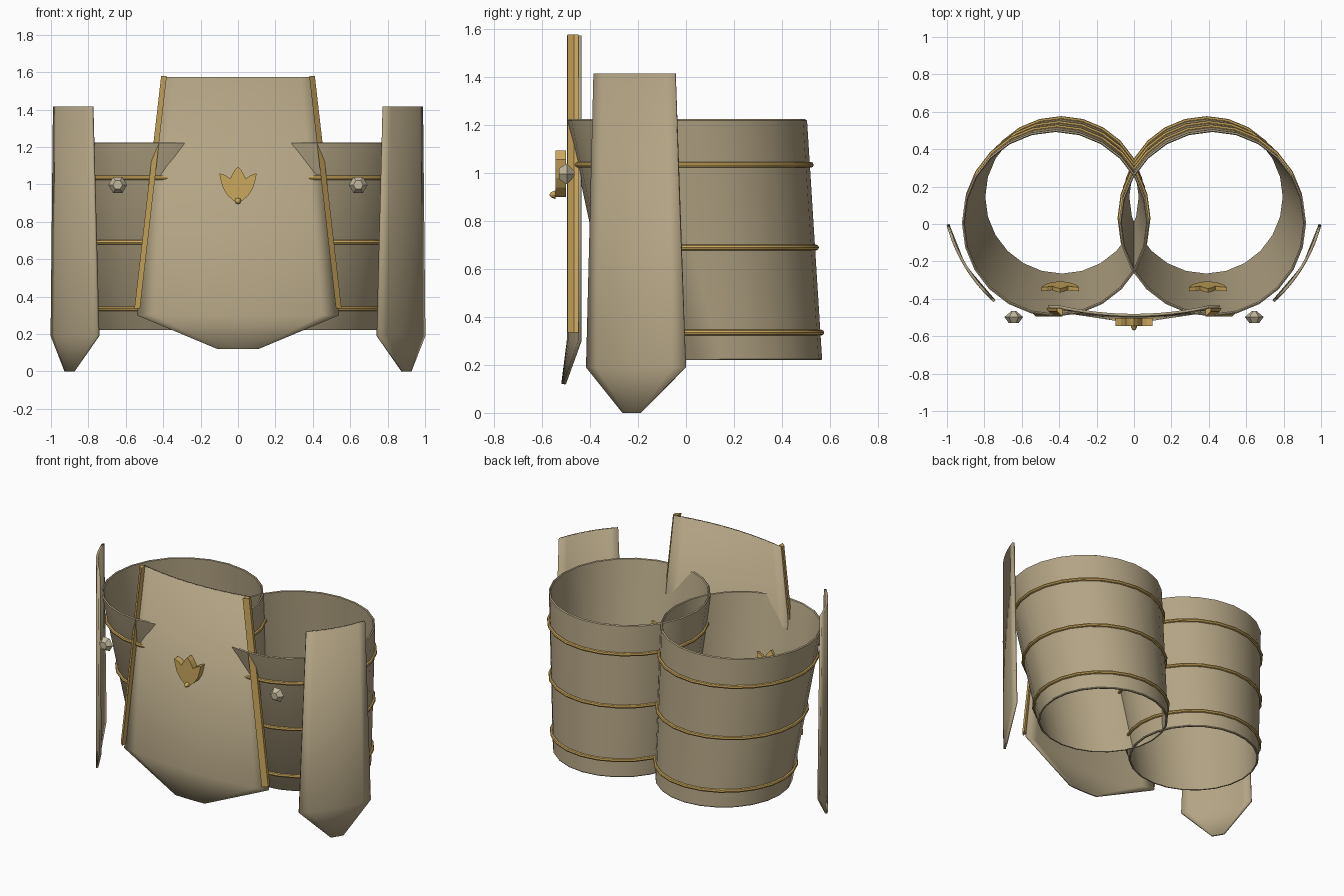
import bpy, bmesh, math
from mathutils import Matrix, Vector

if "Cube" in bpy.data.objects:
    bpy.data.objects.remove(bpy.data.objects["Cube"])


def material(name, rgb):
    m = bpy.data.materials.new(name)
    m.diffuse_color = (*rgb, 1)
    m.use_nodes = True
    m.node_tree.nodes["Principled BSDF"].inputs["Base Color"].default_value = m.diffuse_color
    return m


TAN = material("tan_plate", (0.45, 0.37, 0.23))
GOLD = material("gold_trim", (0.60, 0.39, 0.11))
GEM = material("pale_stud", (0.55, 0.48, 0.34))


def build(name, verts, faces, mat, mirror=False, thickness=0, smooth=True):
    me = bpy.data.meshes.new(name)
    me.from_pydata([tuple(v) for v in verts], [], faces)
    bm = bmesh.new()
    bm.from_mesh(me)
    bmesh.ops.recalc_face_normals(bm, faces=bm.faces)
    bm.to_mesh(me)
    bm.free()
    me.materials.append(mat)
    ob = bpy.data.objects.new(name, me)
    bpy.context.collection.objects.link(ob)
    if thickness:
        s = ob.modifiers.new("thickness", 'SOLIDIFY')
        s.thickness, s.offset = thickness, 0
    if mirror:
        ob.modifiers.new("mirror", 'MIRROR').use_clip = False
        ob.modifiers["mirror"].use_mirror_merge = False
    if smooth:
        bpy.ops.object.select_all(action='DESELECT')
        ob.select_set(True)
        bpy.context.view_layer.objects.active = ob
        bpy.ops.object.shade_smooth_by_angle(angle=math.radians(35))
    return ob


def grid_faces(rows, cols, wrap_rows=False, wrap_cols=False):
    return [(i * cols + j, i * cols + (j + 1) % cols,
             (i + 1) % rows * cols + (j + 1) % cols, (i + 1) % rows * cols + j)
            for i in range(rows if wrap_rows else rows - 1)
            for j in range(cols if wrap_cols else cols - 1)]


SIDES = 24


def leg(z):
    """Centre and radius of the slanted, tapering leg tube at height z."""
    t = (z - 0.22) / 1.0
    return 0.385 + 0.035 * t, 0.145 - 0.14 * t, 0.423 + 0.077 * t


def leg_ring(z, dr):
    cx, cy, r = leg(z)
    return [(cx + (r + dr) * math.cos(a), cy + (r + dr) * math.sin(a), z)
            for a in (2 * math.pi * k / SIDES for k in range(SIDES))]


# Open leg tubes, outer and inner wall joined by rims
verts = []
for z, dr in ((0.225, 0), (0.22, -0.004), (0.22, -0.013), (1.22, -0.013), (1.225, -0.008), (1.22, 0)):
    verts += leg_ring(z, dr)
build("leg_tube", verts, grid_faces(6, SIDES, True, True), TAN, mirror=True)

# Round gold bands around each tube
for i, h in enumerate((0.335, 0.69, 1.035)):
    verts = []
    for k in range(8):
        a = 2 * math.pi * k / 8
        verts += [(x, y, h + 0.012 * math.sin(a)) for x, y, _ in leg_ring(h, 0.004 + 0.012 * math.cos(a))]
    build(f"leg_band_{i + 1}", verts, grid_faces(8, SIDES, True, True), GOLD, mirror=True)

# Curved front apron: height, half width, middle y, edge y
N = 12
verts = []
for z, w, ym, ye in ((1.575, 0.40, -0.488, -0.443), (0.30, 0.54, -0.49, -0.443), (0.12, 0.11, -0.513, -0.508)):
    for k in range(N + 1):
        t = 2 * k / N - 1
        verts.append((w * t, ym + (ye - ym) * t * t, z))
build("front_apron", verts, grid_faces(3, N + 1), TAN, thickness=0.015)

# Gold strips along the apron sides
section = ((-0.024, -0.495), (0.006, -0.468), (0.006, -0.448), (-0.024, -0.455))
verts = [(x0 + dx, y, z) for z, x0 in ((1.578, 0.405), (0.335, 0.548)) for dx, y in section]
build("apron_side_trim", verts, grid_faces(2, 4, False, True) + [(0, 1, 2, 3), (4, 5, 6, 7)],
      GOLD, mirror=True, smooth=False)

# Hip plates, bowed outward: height and share of full width
mid, half, out = Vector((0.8705, -0.207)), Vector((0.1245, 0.205)), Vector((0.85, -0.52))
verts = []
for z, w in ((1.415, 0.82), (0.19, 1.0), (0.0, 0.17)):
    for k in range(9):
        s = w * (k / 4 - 1)
        p = mid + half * s + out * 0.035 * (1 - s * s)
        verts.append((p.x, p.y, z))
build("hip_plate", verts, grid_faces(3, 9), TAN, mirror=True, thickness=0.015)

# Three-leaf ornament, on the apron and inside each tube
half_leaf = [(0.02, -0.08), (0.055, -0.05), (0.08, -0.01), (0.092, 0.03), (0.1, 0.07),
             (0.07, 0.06), (0.042, 0.04), (0.03, 0.065), (0.018, 0.085)]
outline = [(0, -0.09)] + half_leaf + [(0, 0.105)] + [(-x, z) for x, z in reversed(half_leaf)]


def ornament(name, place, tilt, depth, mirror):
    mat = Matrix.Translation(place) @ Matrix.Rotation(tilt, 4, 'X')
    n = len(outline)
    # a narrower raised middle leaf sits in front of the base
    vs = [mat @ Vector((x, y, z)) for y in (-depth / 2, depth / 2) for x, z in outline]
    build(name, vs, grid_faces(2, n, False, True) + [tuple(range(n)), tuple(range(n, 2 * n))],
          GOLD, mirror=mirror, smooth=False)
    bead = [mat @ Vector((0, -depth / 2 - 0.026, -0.08))]
    for y, r in ((-0.018, 0.011), (0.0, 0.018)):
        bead += [mat @ Vector((r * math.cos(a), y - depth / 2, -0.08 + r * math.sin(a)))
                 for a in (k * math.pi / 4 for k in range(8))]
    fs = [(0, 1 + k, 1 + (k + 1) % 8) for k in range(8)]
    fs += [tuple(v + 1 for v in f) for f in grid_faces(2, 8, False, True)] + [tuple(range(9, 17))]
    build(name + "_bead", bead, fs, GOLD, mirror=mirror)


ornament("apron_ornament", (0, -0.523, 0.99), 0, 0.043, False)
ornament("knee_ornament", (0.395, -0.335, 0.805), 0.2, 0.022, True)

# Hexagonal cut studs
verts = []
for y, r in ((-0.53, 0.026), (-0.497, 0.05), (-0.465, 0.012)):
    verts += [(0.643 + r * math.cos(k * math.pi / 3), y, 0.997 + r * math.sin(k * math.pi / 3)) for k in range(6)]
build("hip_stud", verts, grid_faces(3, 6, False, True) + [tuple(range(6)), tuple(range(12, 18))],
      GEM, mirror=True, smooth=False)
